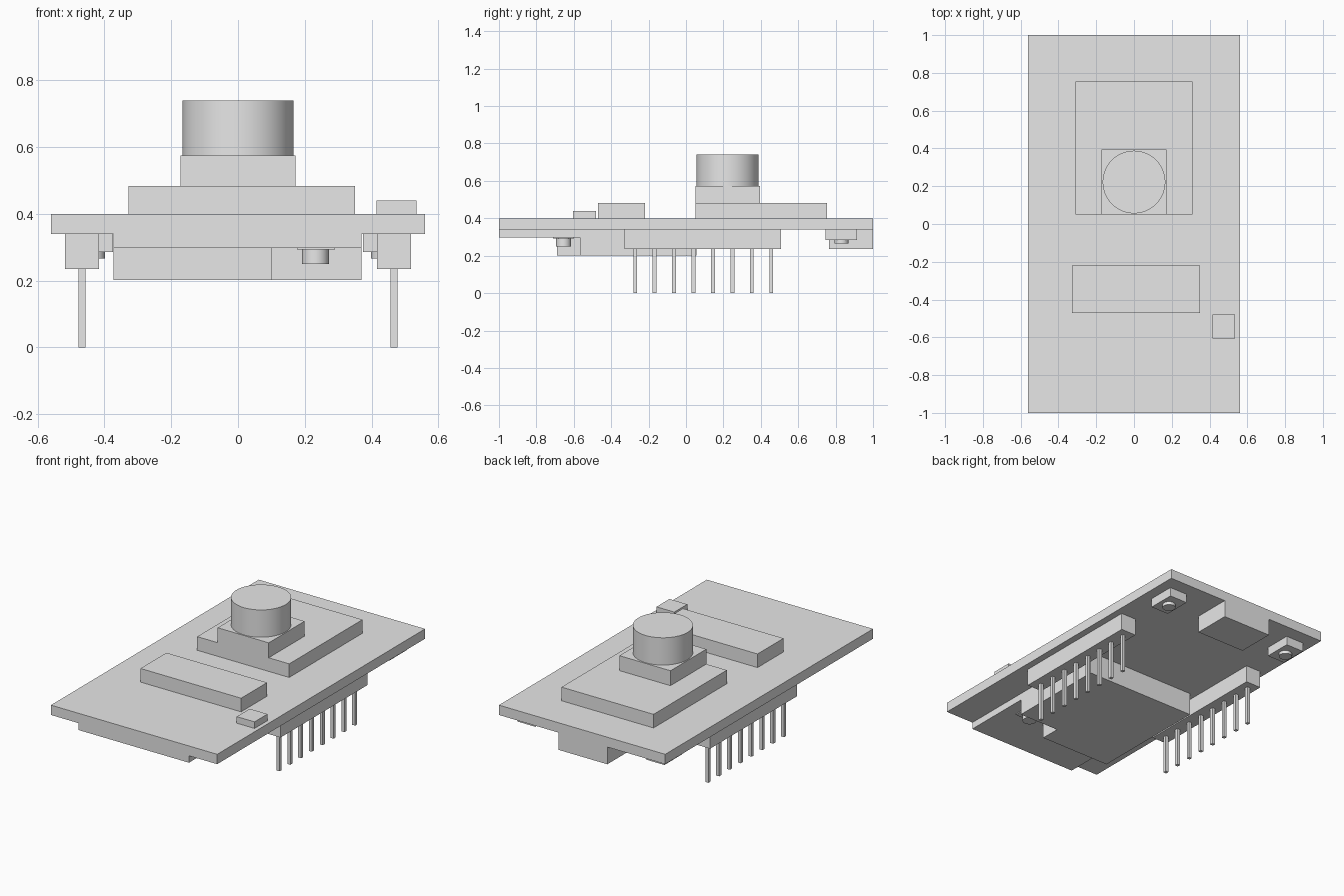
import bpy
import math

if "Cube" in bpy.data.objects:
    bpy.data.objects.remove(bpy.data.objects["Cube"], do_unlink=True)

GREY = (0.8, 0.8, 0.8, 1.0)
grey = bpy.data.materials.new("plain_grey")
grey.use_nodes = True
grey.diffuse_color = GREY
grey.node_tree.nodes["Principled BSDF"].inputs["Base Color"].default_value = GREY


def prism(name, outline, z0, z1):
    """Extrude a counter-clockwise outline from z0 to z1."""
    n = len(outline)
    verts = [(x, y, z) for z in (z0, z1) for x, y in outline]
    faces = [tuple(reversed(range(n))), tuple(range(n, 2 * n))]
    faces += [(i, (i + 1) % n, (i + 1) % n + n, i + n) for i in range(n)]
    mesh = bpy.data.meshes.new(name)
    mesh.from_pydata(verts, [], faces)
    mesh.materials.append(grey)
    obj = bpy.data.objects.new(name, mesh)
    bpy.context.collection.objects.link(obj)
    return obj


def box(name, x0, x1, y0, y1, z0, z1):
    return prism(name, [(x0, y0), (x1, y0), (x1, y1), (x0, y1)], z0, z1)


def cylinder(name, x, y, radius, z0, z1):
    bpy.ops.mesh.primitive_cylinder_add(
        vertices=64, radius=radius, depth=z1 - z0, location=(x, y, (z0 + z1) / 2))
    obj = bpy.context.object
    obj.name = name
    obj.data.materials.append(grey)
    bpy.ops.object.shade_smooth_by_angle(angle=math.radians(30))
    return obj


# Board and the parts on top of it
box("circuit_board", -0.56, 0.56, -1, 1, 0.34, 0.40)
box("camera_base", -0.31, 0.31, 0.05, 0.755, 0.40, 0.483)
box("camera_mount", -0.172, 0.172, 0.05, 0.395, 0.483, 0.574)
cylinder("camera_lens", 0, 0.222, 0.166, 0.574, 0.74)
box("main_chip", -0.328, 0.35, -0.47, -0.22, 0.40, 0.483)
box("light", 0.415, 0.535, -0.605, -0.48, 0.40, 0.44)

# Card slot under the board, with a notched front corner
box("card_plate", -0.373, 0.37, -1, 0.055, 0.298, 0.34)
prism("card_slot", [(-0.373, -0.69), (0.10, -0.69), (0.10, -0.567),
                    (0.37, -0.567), (0.37, 0.055), (-0.373, 0.055)], 0.202, 0.298)
box("notch_button_base", 0.176, 0.29, -0.71, -0.60, 0.293, 0.298)
cylinder("notch_button", 0.232, -0.655, 0.04, 0.25, 0.293)

# Rear connector
box("rear_connector", -0.17, 0.16, 0.765, 1, 0.235, 0.34)

# Pin headers and rear buttons on both sides
for side, s in (("left", 1), ("right", -1)):
    cx = s * 0.467
    box(side + "_header", cx - 0.051, cx + 0.051, -0.33, 0.508, 0.235, 0.34)
    for i in range(8):
        y = -0.272 + i * 0.104
        box(f"{side}_pin_{i + 1}", cx - 0.01, cx + 0.01, y - 0.01, y + 0.01, 0, 0.235)
    bx = s * 0.435
    box(side + "_button_base", bx - 0.06, bx + 0.06, 0.747, 0.915, 0.285, 0.34)
    cylinder(side + "_button", bx, 0.831, 0.037, 0.266, 0.285)
